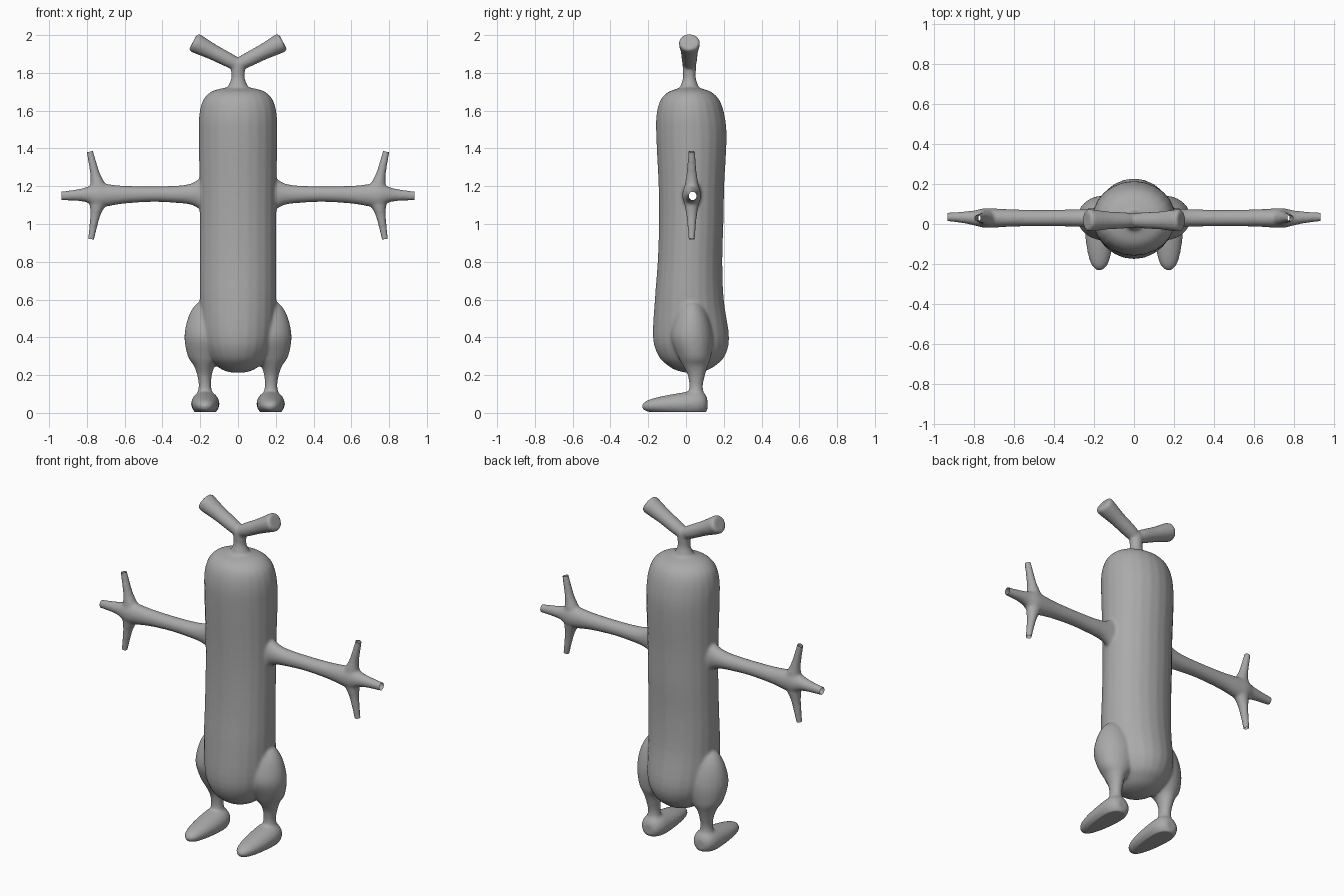
import bpy, bmesh, math
from mathutils import Vector

cube = bpy.data.objects.get("Cube")
if cube:
    bpy.data.objects.remove(cube)

SIDES, STEPS = 24, 4
X, Y, Z = Vector((1, 0, 0)), Vector((0, 1, 0)), Vector((0, 0, 1))


def resample(rings):
    """Smooth the list of (x, y, z, radius_u, radius_v) rings with a spline."""
    r = [rings[0]] + list(rings) + [rings[-1]]
    out = []
    for a, b, c, d in zip(r, r[1:], r[2:], r[3:]):
        for k in range(STEPS):
            t = k / STEPS
            out.append([q + t / 2 * (s - p + t * (2 * p - 5 * q + 4 * s - w
                        + t * (3 * (q - s) + w - p)))
                        for p, q, s, w in zip(a, b, c, d)])
    return out + [list(rings[-1])]


def loft(bm, rings, u, v, side=1):
    """Closed tube through elliptical rings; side=-1 mirrors it in x."""
    loops = []
    for x, y, z, ru, rv in resample(rings):
        loop = []
        for i in range(SIDES):
            a = math.tau * i / SIDES
            p = Vector((x, y, z)) + u * ru * math.cos(a) + v * rv * math.sin(a)
            p.x *= side
            loop.append(bm.verts.new(p))
        loops.append(loop)
    faces = [bm.faces.new(loops[0]), bm.faces.new(loops[-1])]
    for a, b in zip(loops, loops[1:]):
        for i in range(SIDES):
            j = (i + 1) % SIDES
            faces.append(bm.faces.new((a[i], a[j], b[j], b[i])))
    bmesh.ops.recalc_face_normals(bm, faces=faces)


bm = bmesh.new()

# Torso: z, half width, front y, back y
torso = [(.213, .03, 0, .06), (.225, .075, -.05, .11), (.25, .115, -.095, .155),
         (.3, .16, -.145, .205), (.4, .195, -.175, .228), (.6, .203, -.165, .2),
         (.8, .203, -.15, .192), (1.0, .203, -.143, .198), (1.2, .204, -.145, .202),
         (1.45, .208, -.157, .215), (1.57, .206, -.157, .205), (1.65, .188, -.138, .18),
         (1.695, .15, -.1, .14), (1.715, .1, -.05, .09), (1.725, .04, -.02, .05)]
loft(bm, [(0, (f + b) / 2, z, (b - f) / 2, w) for z, w, f, b in torso], Y, X)

# Neck
loft(bm, [(0, .018, 1.68, .07, .08), (0, .018, 1.725, .05, .055),
          (0, .018, 1.77, .035, .036), (0, .018, 1.81, .035, .037),
          (0, .018, 1.85, .038, .035)], Y, X)

horn_dir = Vector((.88, 0, .47))
up_dir = Vector((.23, 0, .973))
down_dir = Vector((.18, 0, -.984))
for s in (1, -1):
    # Horn
    loft(bm, [(-.012, .018, 1.836, .03, .03), (.04, .018, 1.863, .04, .038),
              (.13, .018, 1.909, .045, .042), (.2, .018, 1.945, .054, .05),
              (.228, .018, 1.96, .056, .052), (.238, .018, 1.965, .046, .042)],
         Y, horn_dir.cross(Y), s)
    # Arm running out into the middle finger
    loft(bm, [(.15, .03, 1.16, .06, .11), (.2, .03, 1.16, .05, .082),
              (.25, .03, 1.158, .046, .056), (.32, .03, 1.157, .043, .046),
              (.45, .03, 1.158, .041, .041), (.6, .03, 1.155, .043, .047),
              (.7, .03, 1.152, .048, .06), (.75, .03, 1.152, .049, .065),
              (.8, .03, 1.155, .038, .041), (.85, .033, 1.153, .03, .031),
              (.93, .035, 1.149, .022, .024), (.98, .036, 1.149, .02, .022)], Y, Z, s)
    # Upper and lower fingers
    loft(bm, [(.73, .03, 1.15, .045, .055), (.745, .03, 1.215, .036, .038),
              (.758, .03, 1.27, .027, .025), (.785, .03, 1.385, .018, .018),
              (.795, .03, 1.43, .017, .017)], Y, up_dir.cross(Y), s)
    loft(bm, [(.73, .03, 1.15, .045, .055), (.747, .03, 1.09, .036, .038),
              (.758, .03, 1.035, .027, .025), (.778, .03, .92, .017, .017),
              (.786, .03, .875, .016, .016)], Y, down_dir.cross(Y), s)
    # Hip and shin
    loft(bm, [(.13, .03, .6, .02, .05), (.14, .03, .57, .06, .088),
              (.15, .03, .5, .092, .116), (.15, .03, .4, .112, .134),
              (.164, .045, .3, .088, .102), (.177, .05, .25, .066, .057),
              (.177, .055, .2, .046, .039), (.175, .053, .14, .036, .033),
              (.175, .053, .09, .045, .045)], Y, X, s)
    # Foot
    loft(bm, [(.173, .113, .045, .03, .03), (.173, .095, .05, .056, .056),
              (.173, .05, .05, .073, .068), (.173, -.03, .046, .074, .06),
              (.173, -.12, .042, .064, .048), (.173, -.19, .038, .047, .034),
              (.173, -.22, .035, .028, .022), (.173, -.232, .034, .012, .01)], X, Z, s)

mesh = bpy.data.meshes.new("figure_skin")
bm.to_mesh(mesh)
bm.free()
figure = bpy.data.objects.new("figure_skin", mesh)
bpy.context.collection.objects.link(figure)

# Fuse the parts into one softly blended skin
remesh = figure.modifiers.new("fuse", 'REMESH')
remesh.mode = 'VOXEL'
remesh.voxel_size = .008
smooth = figure.modifiers.new("blend", 'SMOOTH')
smooth.factor = .5
smooth.iterations = 8
fused = bpy.data.meshes.new_from_object(
    figure.evaluated_get(bpy.context.evaluated_depsgraph_get()))
figure.modifiers.clear()
figure.data = fused

# Flat soles and open, cleanly cut fingertips
bm = bmesh.new()
bm.from_mesh(fused)
for v in bm.verts:
    v.co.z = max(v.co.z, .004)
for s in (1, -1):
    for point, normal in ((Vector((.935, 0, 1.15)), X),
                          (Vector((.785, 0, 1.383)), up_dir),
                          (Vector((.778, 0, .92)), down_dir)):
        faces = [f for f in bm.faces if f.calc_center_median().x * s > .6]
        edges = {e for f in faces for e in f.edges}
        verts = {v for f in faces for v in f.verts}
        flip = Vector((s, 1, 1))
        bmesh.ops.bisect_plane(bm, geom=list(verts) + list(edges) + faces,
                               plane_co=point * flip, plane_no=normal * flip,
                               clear_outer=True)
bm.to_mesh(fused)
bm.free()

grey = bpy.data.materials.new("plain_grey")
grey.use_nodes = True
colour = (.4, .4, .4, 1)
grey.diffuse_color = colour
grey.node_tree.nodes["Principled BSDF"].inputs["Base Color"].default_value = colour
fused.materials.clear()
fused.materials.append(grey)
fused.polygons.foreach_set("use_smooth", [True] * len(fused.polygons))
fused.update()
